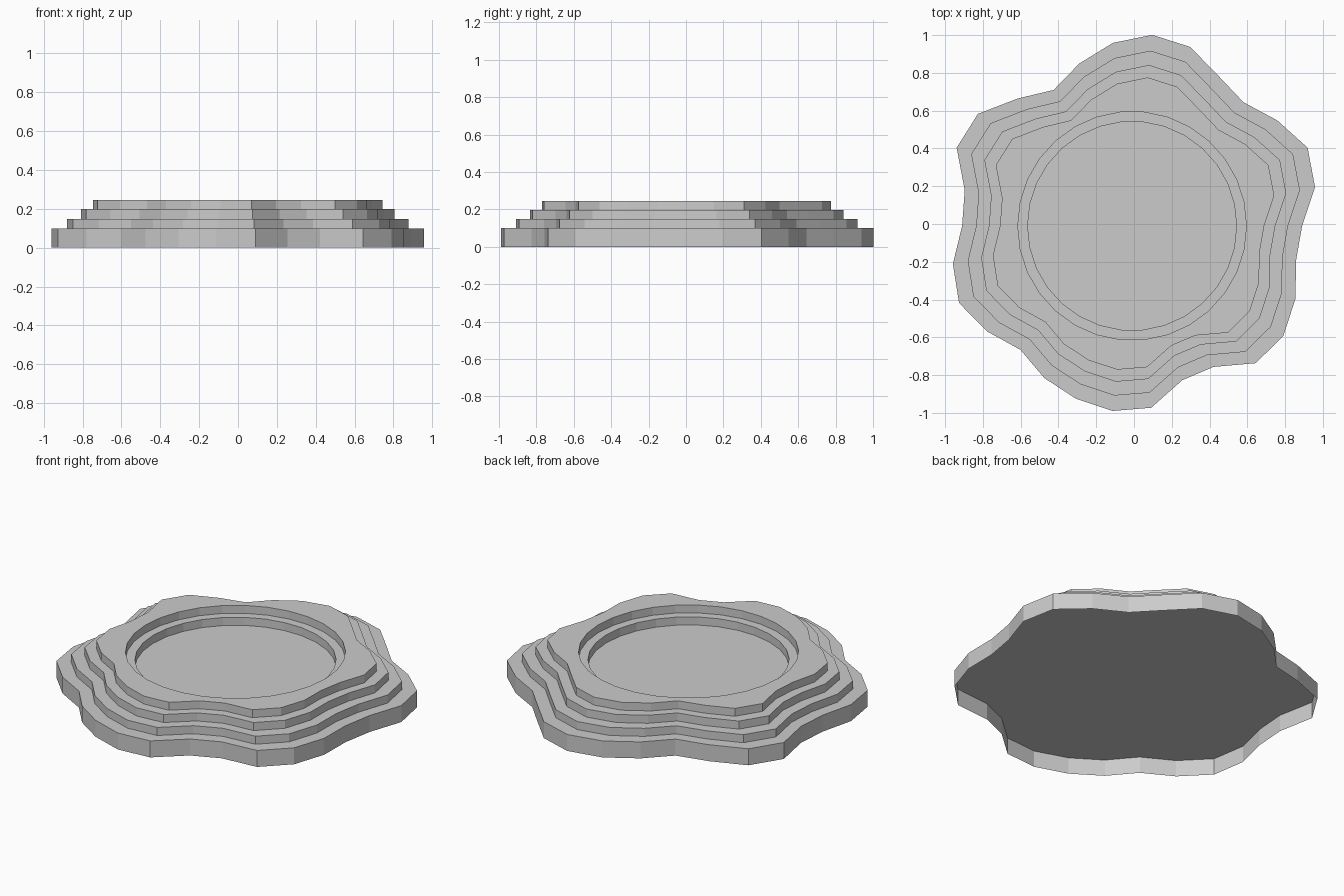
import bpy
import bmesh
from math import cos, sin, tau

default_cube = bpy.data.objects.get("Cube")
if default_cube:
    bpy.data.objects.remove(default_cube, do_unlink=True)

# One plain grey for every part
grey = bpy.data.materials.new("plain_grey")
grey.use_nodes = True
colour = (0.6, 0.6, 0.6, 1)
grey.diffuse_color = colour
grey.node_tree.nodes["Principled BSDF"].inputs["Base Color"].default_value = colour

# Wavy outline: radius at equal angle steps, counterclockwise from +x
wavy = [.90, .99, 1.017, .95, .881, .916, .996, 1.017, .974, .904,
        .831, .907, 1.009, 1.017, .906, .90, .97, 1.003, .95, .883,
        .93, .962, .985, .968, .859, .862, .978, .99, .947, .887]
COUNT = len(wavy)
CENTRE = -0.01


def outline(scale, z):
    return [r * scale for r in wavy], z


def circle(radius, z):
    return [radius] * COUNT, z


def build_tier(name, loops, closed=False):
    """Bridge a chain of radial loops, optionally capping both ends."""
    bm = bmesh.new()
    rings = []
    for radii, z in loops:
        rings.append([bm.verts.new((CENTRE + r * cos(tau * i / COUNT),
                                    CENTRE + r * sin(tau * i / COUNT), z))
                      for i, r in enumerate(radii)])
    for a, b in zip(rings, rings[1:]):
        for i in range(COUNT):
            j = (i + 1) % COUNT
            bm.faces.new((a[i], a[j], b[j], b[i]))
    if closed:
        bm.faces.new(rings[0][::-1])
        bm.faces.new(rings[-1])
    mesh = bpy.data.meshes.new(name)
    bm.to_mesh(mesh)
    bm.free()
    mesh.materials.append(grey)
    obj = bpy.data.objects.new(name, mesh)
    bpy.context.collection.objects.link(obj)
    return obj


# Tier heights, outline scales and recess radii
z1, z2, z3, z4 = .1, .149, .198, .246
s2, s3, s4 = .917, .842, .777
inner, outer = .553, .605

# Hollow skirt, open underneath, with its ledge
build_tier("base_skirt", [outline(1, 0), outline(1, z1), outline(s2, z1)])

# Solid slab whose top is the floor of the round recess
build_tier("floor_slab", [outline(s2, z1), outline(s2, z2)], closed=True)

# Two stacked rings forming the stepped round recess
build_tier("middle_ring", [outline(s3, z2), outline(s3, z3),
                           circle(inner, z3), circle(inner, z2)])
build_tier("top_ring", [outline(s4, z3), outline(s4, z4),
                        circle(outer, z4), circle(outer, z3)])
